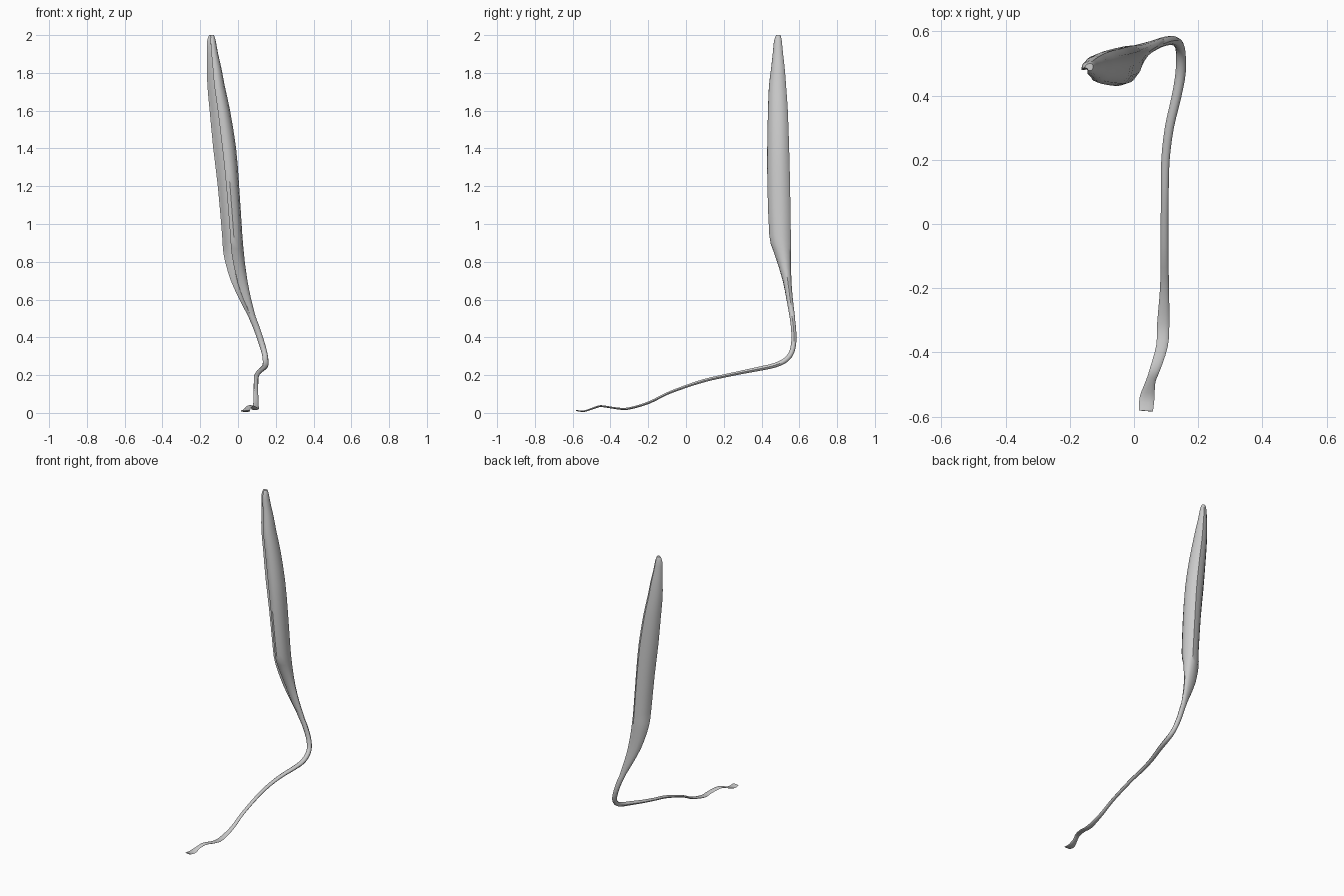
import bpy, bmesh, math
from mathutils import Vector


def smooth_rows(rows, steps):
    """Catmull-Rom interpolation through rows of numbers."""
    out = []
    for i in range(len(rows) - 1):
        p = [rows[max(i - 1, 0)], rows[i], rows[i + 1], rows[min(i + 2, len(rows) - 1)]]
        for s in range(steps):
            t = s / steps
            out.append([0.5 * (2 * b + (c - a) * t + (2 * a - 5 * b + 4 * c - d) * t * t
                               + (3 * b - a - 3 * c + d) * t ** 3) for a, b, c, d in zip(*p)])
    return out + [list(rows[-1])]


def loft(name, rings):
    bm = bmesh.new()
    vs = [[bm.verts.new(p) for p in ring] for ring in rings]
    n = len(vs[0])
    for a, b in zip(vs, vs[1:]):
        for i in range(n):
            j = (i + 1) % n
            bm.faces.new((a[i], a[j], b[j], b[i]))
    bm.faces.new(vs[0][::-1])
    bm.faces.new(vs[-1])
    bmesh.ops.recalc_face_normals(bm, faces=bm.faces)
    me = bpy.data.meshes.new(name)
    bm.to_mesh(me)
    bm.free()
    ob = bpy.data.objects.new(name, me)
    bpy.context.collection.objects.link(ob)
    bpy.context.view_layer.objects.active = ob
    ob.select_set(True)
    bpy.ops.object.shade_smooth_by_angle(angle=math.radians(40))
    ob.select_set(False)
    return ob


# Stem: x, y, z, half width, half thickness
stem = [
    (0.037, -0.582, 0.013, 0.022, 0.003), (0.041, -0.54, 0.009, 0.023, 0.004),
    (0.052, -0.49, 0.025, 0.015, 0.005), (0.066, -0.45, 0.036, 0.016, 0.005),
    (0.087, -0.38, 0.026, 0.018, 0.005), (0.091, -0.31, 0.022, 0.019, 0.006),
    (0.095, -0.2, 0.053, 0.014, 0.007), (0.095, -0.1, 0.102, 0.012, 0.007),
    (0.095, 0.0, 0.14, 0.012, 0.008), (0.096, 0.1, 0.172, 0.012, 0.009),
    (0.098, 0.2, 0.195, 0.013, 0.009), (0.110, 0.3, 0.216, 0.014, 0.010),
    (0.133, 0.4, 0.236, 0.015, 0.012), (0.145, 0.47, 0.252, 0.016, 0.013),
    (0.146, 0.525, 0.278, 0.015, 0.014), (0.140, 0.558, 0.318, 0.015, 0.014),
    (0.122, 0.571, 0.38, 0.016, 0.014), (0.098, 0.569, 0.45, 0.017, 0.014),
    (0.078, 0.563, 0.5, 0.018, 0.014), (0.055, 0.555, 0.56, 0.02, 0.014)]
rows = smooth_rows(stem, 3)
rings = []
for i, r in enumerate(rows):
    c = Vector(r[:3])
    t = (Vector(rows[min(i + 1, len(rows) - 1)][:3]) - Vector(rows[max(i - 1, 0)][:3])).normalized()
    w = (Vector((1, 0, 0)) - t * t.x).normalized()
    h = t.cross(w)
    rings.append([c + w * r[3] * math.cos(a) + h * r[4] * math.sin(a)
                  for a in (k * math.tau / 10 for k in range(10))])
loft("stem", rings)

# Rolled leaf: z, x min, x max, y min, y max, openness of the fold
leaf = [
    (0.50, 0.06, 0.096, 0.550, 0.578, 0.0), (0.60, 0.008, 0.070, 0.532, 0.566, 0.1),
    (0.70, -0.038, 0.050, 0.512, 0.558, 0.4), (0.80, -0.068, 0.036, 0.482, 0.556, 0.7),
    (0.87, -0.080, 0.029, 0.458, 0.556, 0.9), (0.94, -0.084, 0.023, 0.441, 0.555, 1.0),
    (1.20, -0.107, 0.006, 0.431, 0.551, 1.0), (1.40, -0.131, -0.010, 0.430, 0.546, 1.0),
    (1.60, -0.150, -0.042, 0.434, 0.539, 1.0), (1.73, -0.162, -0.070, 0.439, 0.530, 1.0),
    (1.82, -0.164, -0.087, 0.450, 0.523, 0.9), (1.90, -0.164, -0.105, 0.459, 0.514, 0.8),
    (1.97, -0.163, -0.118, 0.466, 0.507, 0.5), (2.00, -0.153, -0.127, 0.477, 0.500, 0.3)]
# Outline of the roll, then the inner wall of the fold that opens to the front
outer = [(-1, -.12), (-.86, .35), (-.5, .75), (0, .96), (.5, 1), (.85, .7), (1, .15),
         (.88, -.45), (.55, -.88), (.15, -1), (-.2, -.85)]
inner = [(-.12, -.6), (.15, -.5), (.3, -.1), (.1, .3), (-.35, .3), (-.75, .0)]
closed = [(-.3, -.95), (-.45, -.88), (-.58, -.78), (-.7, -.68), (-.8, -.55), (-.92, -.36)]
rings = []
for z, x0, x1, y0, y1, k in smooth_rows(leaf, 2):
    pts = outer + [(a * k + c * (1 - k), b * k + d * (1 - k))
                   for (a, b), (c, d) in zip(inner, closed)]
    rings.append([((x0 + x1) / 2 + u * (x1 - x0) / 2, (y0 + y1) / 2 + v * (y1 - y0) / 2, z)
                  for u, v in pts])
loft("rolled_leaf", rings)
